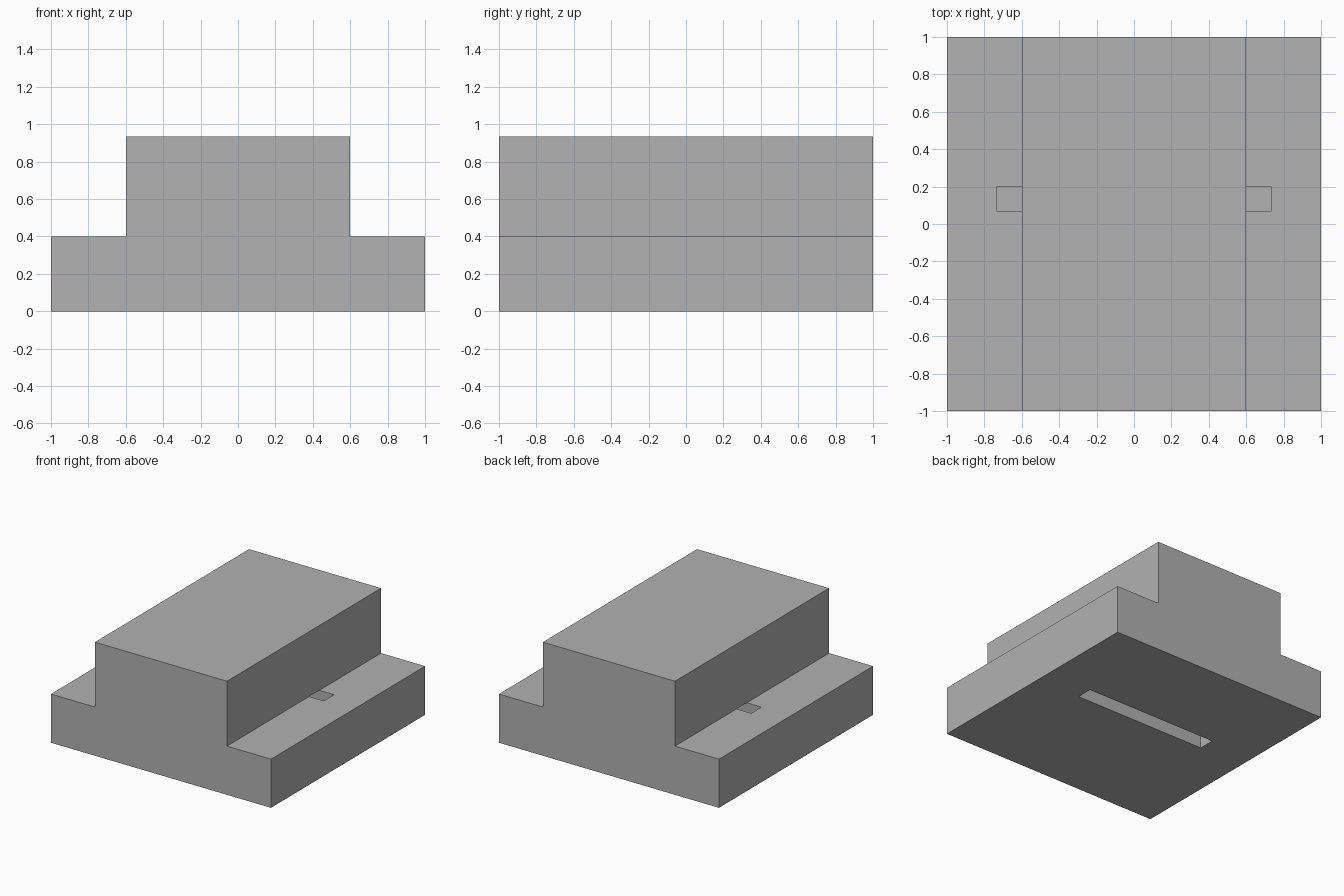
import bpy
import bmesh

old = bpy.data.objects.get("Cube")
if old:
    bpy.data.objects.remove(old, do_unlink=True)

U = 1 / 15  # module that all dimensions follow

grey = bpy.data.materials.new("plain grey")
grey.use_nodes = True
colour = (0.445, 0.445, 0.445, 1)
grey.diffuse_color = colour
grey.node_tree.nodes["Principled BSDF"].inputs["Base Color"].default_value = colour


def extrude_profile(name, half, y0, y1):
    """Mirror a half outline (x, z) across x = 0 and extrude it along y."""
    outline = half + [(-x, z) for x, z in reversed(half)]
    bm = bmesh.new()
    face = bm.faces.new([bm.verts.new((x, y0, z)) for x, z in outline])
    grown = bmesh.ops.extrude_face_region(bm, geom=[face])
    moved = [v for v in grown["geom"] if isinstance(v, bmesh.types.BMVert)]
    bmesh.ops.translate(bm, vec=(0, y1 - y0, 0), verts=moved)
    bmesh.ops.recalc_face_normals(bm, faces=bm.faces)
    mesh = bpy.data.meshes.new(name)
    bm.to_mesh(mesh)
    bm.free()
    mesh.materials.append(grey)
    obj = bpy.data.objects.new(name, mesh)
    bpy.context.collection.objects.link(obj)
    return obj


# Stepped body: wide base with a narrower raised block
body = extrude_profile(
    "stepped_body",
    [(1, 0), (1, 6 * U), (9 * U, 6 * U), (9 * U, 14 * U)],
    -1, 1)

# T-shaped slot: open underneath, its arms surface on both ledges
cutter = extrude_profile(
    "slot_cutter",
    [(9 * U, -U), (9 * U, 4 * U), (11 * U, 4 * U), (11 * U, 6 * U + 0.001)],
    U, 3 * U)
cutter.hide_render = True
cutter.hide_set(True)

slot = body.modifiers.new("slot", "BOOLEAN")
slot.operation = "DIFFERENCE"
slot.solver = "EXACT"
slot.object = cutter

# Bake the cut and drop the helper
bpy.context.view_layer.objects.active = body
body.select_set(True)
bpy.ops.object.modifier_apply(modifier=slot.name)
bpy.data.objects.remove(cutter, do_unlink=True)
